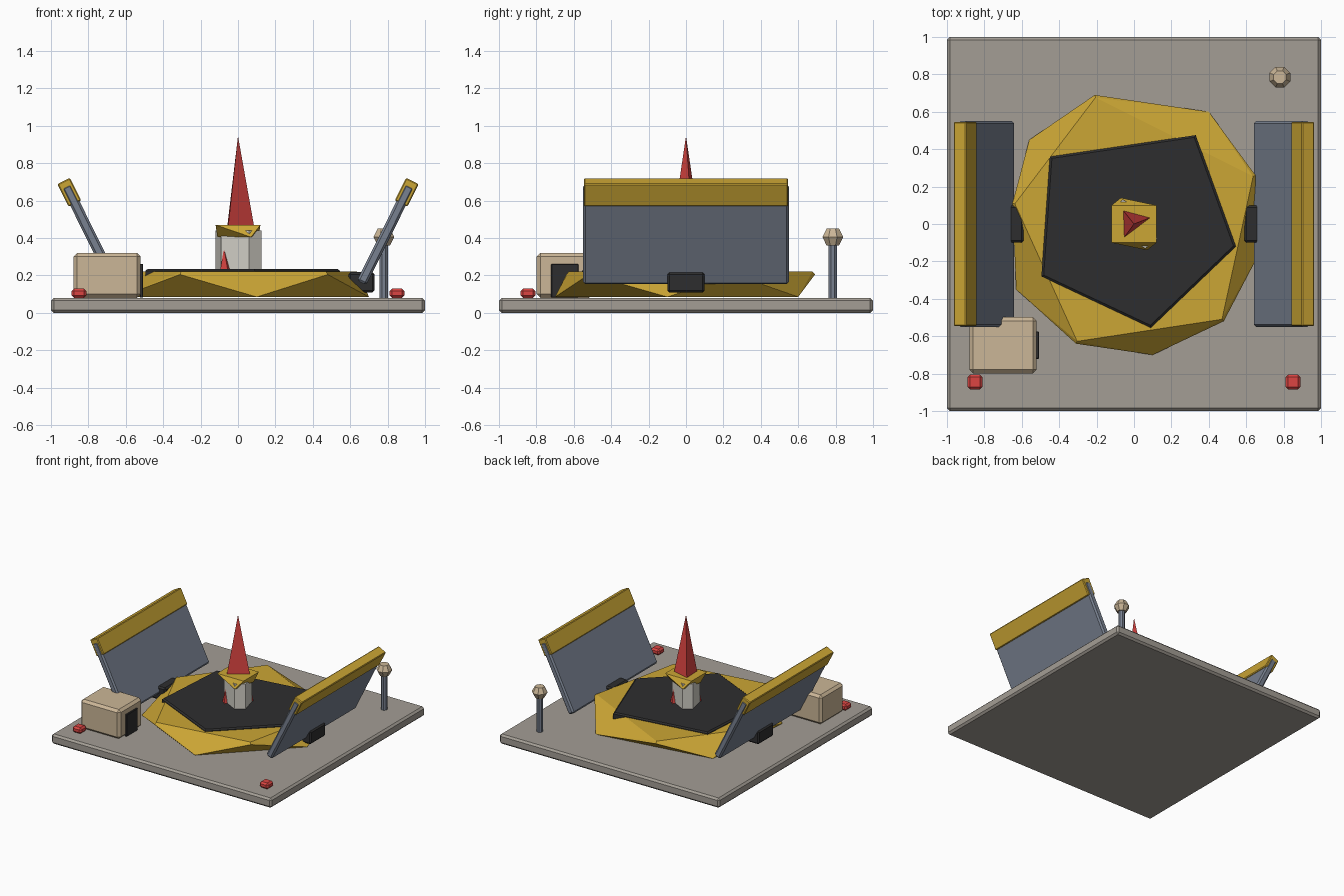
import bpy, bmesh, math
from mathutils import Matrix, Vector

if "Cube" in bpy.data.objects:
    bpy.data.objects.remove(bpy.data.objects["Cube"])


def mat(name, r, g, b):
    m = bpy.data.materials.new(name)
    m.diffuse_color = (r, g, b, 1)
    m.use_nodes = True
    m.node_tree.nodes["Principled BSDF"].inputs["Base Color"].default_value = m.diffuse_color
    return m


CONCRETE = mat("concrete grey", 0.37, 0.34, 0.30)
GOLD = mat("hazard yellow", 0.60, 0.38, 0.035)
DARK = mat("near black", 0.027, 0.027, 0.028)
STEEL = mat("blue steel", 0.19, 0.22, 0.28)
TAN = mat("sand tan", 0.60, 0.47, 0.31)
RED = mat("signal red", 0.72, 0.06, 0.055)
WHITE = mat("off white", 0.66, 0.64, 0.58)


def finish(name, bm, material, bevel=0.0):
    bmesh.ops.recalc_face_normals(bm, faces=bm.faces)
    if bevel:
        bmesh.ops.bevel(bm, geom=bm.edges[:], offset=bevel, segments=1,
                        affect='EDGES', profile=0.5)
    me = bpy.data.meshes.new(name)
    bm.to_mesh(me)
    bm.free()
    me.materials.append(material)
    ob = bpy.data.objects.new(name, me)
    bpy.context.collection.objects.link(ob)
    return ob


def box(name, center, size, material, bevel=0.0, tilt=0.0):
    bm = bmesh.new()
    bmesh.ops.create_cube(bm, size=1, matrix=Matrix.Diagonal((*size, 1)))
    ob = finish(name, bm, material, bevel)
    ob.location = center
    ob.rotation_euler = (0, tilt, 0)
    return ob


def hull(name, pts, material, bevel=0.0):
    bm = bmesh.new()
    for p in pts:
        bm.verts.new(p)
    bmesh.ops.convex_hull(bm, input=bm.verts[:])
    bmesh.ops.dissolve_limit(bm, angle_limit=math.radians(1),
                             verts=bm.verts[:], edges=bm.edges[:])
    return finish(name, bm, material, bevel)


def level(pts, z):
    return [(x, y, z) for x, y in pts]


def ngon(n, r, z, cx=0, cy=0):
    return [(cx + r * math.cos(math.tau * (i + .5) / n),
             cy + r * math.sin(math.tau * (i + .5) / n), z) for i in range(n)]


# ground slab
box("ground_slab", (0, 0, 0.04), (2, 2, 0.08), CONCRETE, 0.015)

# silo rim: pentagon twisted against its foot
foot = [(0.40, 0.60), (-0.56, 0.45), (-0.63, -0.35), (0.10, -0.70), (0.70, -0.10)]
rim = [(0.65, 0.26), (-0.21, 0.69), (-0.65, 0.11), (-0.31, -0.64), (0.48, -0.52)]
hull("silo_rim", level(foot, 0.085) + level(rim, 0.205)
     + level([(x * .98, y * .98) for x, y in rim], 0.22), GOLD)

# dark shaft opening
shaft = [(-0.45, 0.36), (0.33, 0.475), (0.545, -0.12), (0.09, -0.555), (-0.495, -0.28)]
hull("shaft_opening", level(shaft, 0.15) + level(shaft, 0.225)
     + level([(x * .975, y * .975) for x, y in shaft], 0.235), DARK)

# rocket body, collar, nose and fins
body = [(0.125, -0.08), (0.06, -0.13), (-0.12, 0.08),
        (-0.06, 0.13), (0.09, 0.05), (-0.09, -0.05)]
hull("rocket_body", level(body, 0.15) + level(body, 0.44), WHITE)
collar_low = [(-0.07, 0.14), (0.07, -0.14), (0.11, 0.05), (-0.11, -0.03)]
collar_top = [(-0.12, -0.10), (0.12, -0.10), (0.12, 0.10), (-0.12, 0.10)]
hull("rocket_collar", level(collar_low, 0.405) + level(collar_top, 0.47), GOLD)
nose = [(-0.06, 0.075), (0.09, 0.035), (-0.055, -0.075)]
hull("rocket_nose", level(nose, 0.44) + [(0, 0, 0.945)], RED)
for s in (-1, 1):
    fin = [(s * 0.10, s * 0.07), (s * 0.05, s * 0.11), (0, 0)]
    hull("rocket_fin", level(fin, 0.20) + [(s * 0.075, s * 0.055, 0.345)], RED)

# open blast doors, edge caps and hinges
tilt = math.radians(26.5)
for s, side in ((-1, "left"), (1, "right")):
    axis = Vector((s * math.sin(tilt), 0, math.cos(tilt)))
    mid = Vector((s * 0.79, 0, 0.42))
    box(side + "_blast_door", mid, (0.055, 1.10, 0.58), STEEL, 0.012, s * tilt)
    box(side + "_door_cap", mid + axis * 0.251, (0.075, 1.092, 0.135),
        GOLD, 0.006, s * tilt)
    box(side + "_hinge_block", (s * 0.66, 0, 0.163), (0.14, 0.20, 0.11), DARK, 0.012)
    # warning lights
    box(side + "_warning_light", (s * 0.85, -0.845, 0.105), (0.08, 0.08, 0.05),
        RED, 0.014)

# control bunker
box("control_bunker", (-0.70, -0.648, 0.20), (0.36, 0.30, 0.24), TAN, 0.02)
box("bunker_door", (-0.516, -0.648, 0.172), (0.018, 0.145, 0.18), DARK, 0.003)

# sensor mast
hull("mast_pole", ngon(8, 0.025, 0.075, 0.78, 0.785)
     + ngon(8, 0.025, 0.37, 0.78, 0.785), STEEL)
hull("mast_head", ngon(8, 0.036, 0.36, 0.78, 0.785)
     + ngon(8, 0.06, 0.405, 0.78, 0.785)
     + ngon(8, 0.036, 0.45, 0.78, 0.785), TAN)
